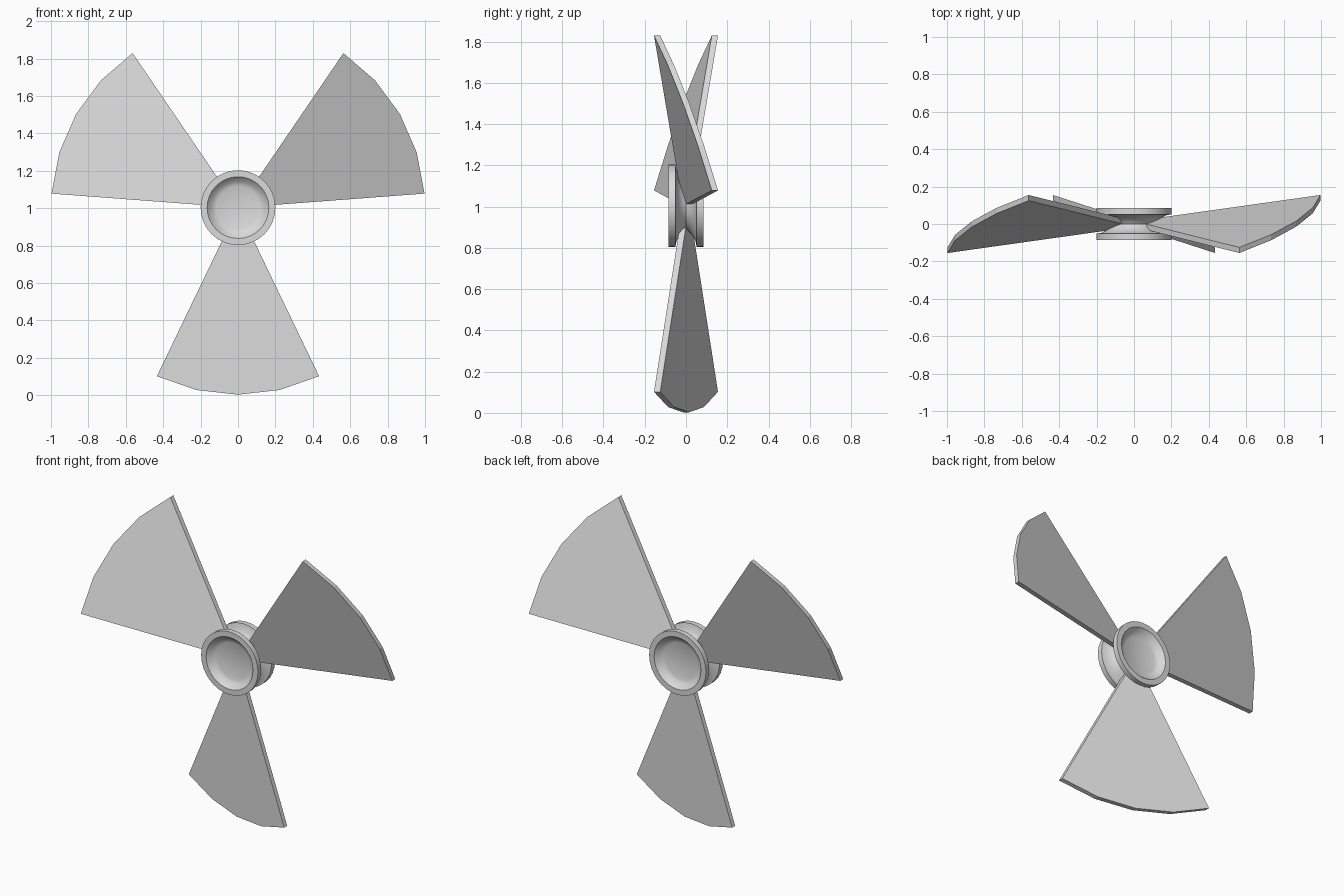
import bpy, bmesh, math
from mathutils import Matrix, Vector

cube = bpy.data.objects.get("Cube")
if cube:
    bpy.data.objects.remove(cube, do_unlink=True)

CENTRE = Vector((0, 0, 1.003))
HALF_ANGLE = math.radians(25.7)
PITCH = 0.323          # forward lean of a blade per unit of width
THICK = 0.03

metal = bpy.data.materials.new("light_grey_metal")
metal.use_nodes = True
metal.diffuse_color = (0.7, 0.7, 0.7, 1)
metal.node_tree.nodes["Principled BSDF"].inputs["Base Color"].default_value = (0.7, 0.7, 0.7, 1)


def finish(name, bm):
    bmesh.ops.recalc_face_normals(bm, faces=bm.faces)
    mesh = bpy.data.meshes.new(name)
    bm.to_mesh(mesh)
    bm.free()
    mesh.materials.append(metal)
    obj = bpy.data.objects.new(name, mesh)
    obj.location = CENTRE
    bpy.context.collection.objects.link(obj)
    return obj


def blade(name, turn):
    """Pitched, flat-sided sector pointing down, then turned about the shaft."""
    bm = bmesh.new()
    arc = [HALF_ANGLE * (i / 2 - 1) for i in range(5)]
    outline = [(math.sin(a), -math.cos(a)) for a in arc]
    outline += [(0.09 * math.sin(a), -0.09 * math.cos(a)) for a in (arc[-1], arc[0])]
    verts = [bm.verts.new((x, -PITCH * x - THICK / 2, z)) for x, z in outline]
    face = bm.faces.new(verts)
    ext = bmesh.ops.extrude_face_region(bm, geom=[face])
    moved = [g for g in ext["geom"] if isinstance(g, bmesh.types.BMVert)]
    bmesh.ops.translate(bm, verts=moved, vec=(0, THICK, 0))
    bmesh.ops.transform(bm, matrix=Matrix.Rotation(-turn, 4, 'Y'), verts=bm.verts)
    finish(name, bm)


def hub():
    """Spool with a dished face at each end, lathed about the y axis."""
    half = [(0, 0.045), (0.115, 0.045), (0.14, 0.055), (0.165, 0.085), (0.2, 0.085),
            (0.2, 0.052), (0.17, 0.046), (0.145, 0.032), (0.125, 0.016)]
    profile = half + [(0.115, 0)] + [(r, -y) for r, y in reversed(half)]
    bm = bmesh.new()
    pts = [bm.verts.new((r, y, 0)) for r, y in profile]
    edges = [bm.edges.new(pair) for pair in zip(pts, pts[1:])]
    bmesh.ops.spin(bm, geom=pts + edges, cent=(0, 0, 0), axis=(0, 1, 0),
                   angle=math.tau, steps=32, use_merge=True)
    bmesh.ops.remove_doubles(bm, verts=bm.verts, dist=0.0005)
    obj = finish("hub", bm)
    bpy.ops.object.select_all(action='DESELECT')
    obj.select_set(True)
    bpy.context.view_layer.objects.active = obj
    bpy.ops.object.shade_smooth_by_angle(angle=math.radians(35))


hub()
for i, name in enumerate(("lower_blade", "left_blade", "right_blade")):
    blade(name, i * math.tau / 3)
